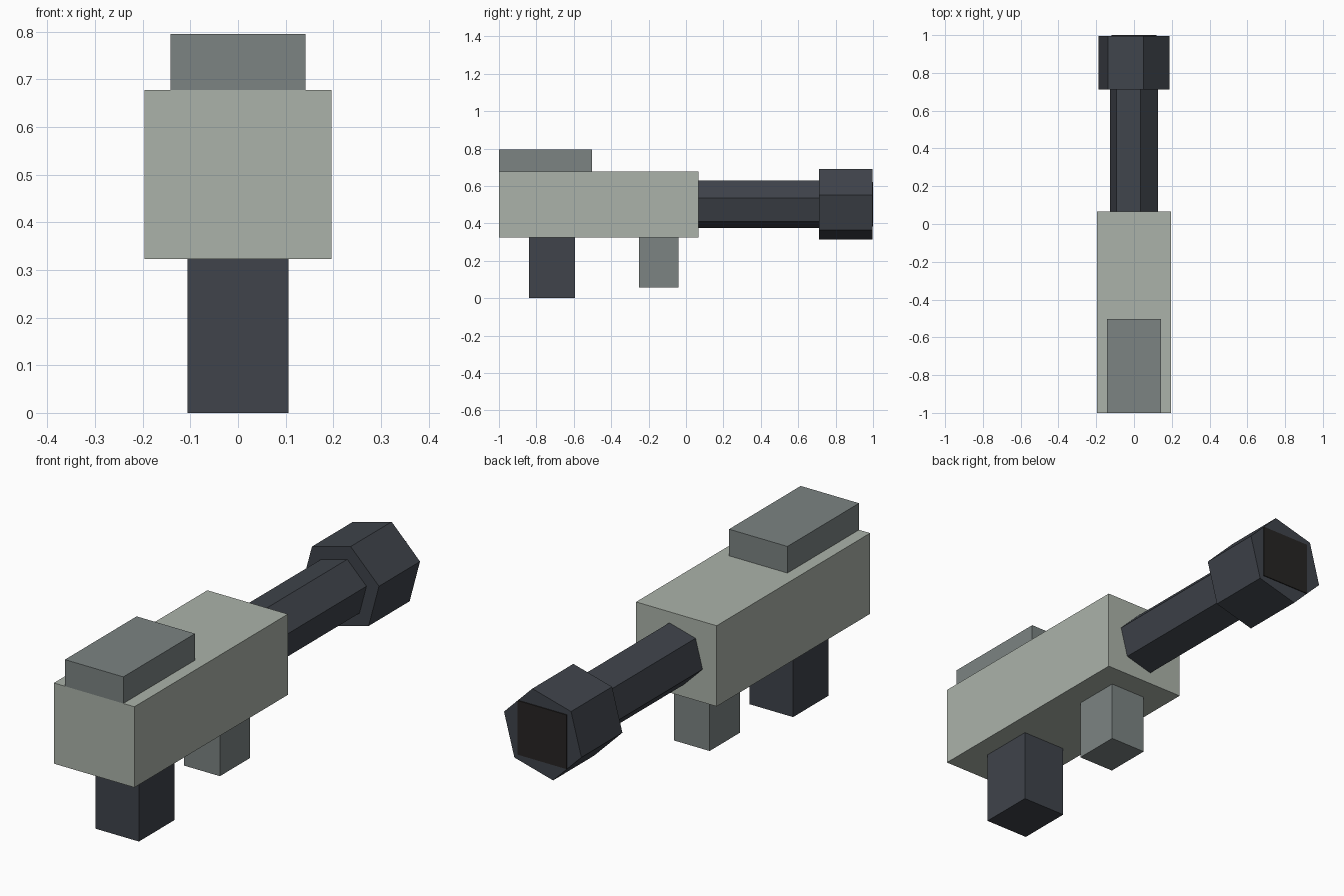
import bpy, bmesh
from math import sin, cos, radians

old = bpy.data.objects.get("Cube")
if old:
    bpy.data.objects.remove(old, do_unlink=True)


def material(name, rgb):
    mat = bpy.data.materials.new(name)
    mat.use_nodes = True
    colour = (*rgb, 1)
    mat.diffuse_color = colour
    bsdf = next(n for n in mat.node_tree.nodes if n.type == "BSDF_PRINCIPLED")
    bsdf.inputs["Base Color"].default_value = colour
    return mat


pale_grey = material("pale grey", (0.41, 0.45, 0.40))
mid_grey = material("mid grey", (0.20, 0.23, 0.225))
dark_slate = material("dark slate", (0.050, 0.057, 0.070))
black = material("warm black", (0.020, 0.018, 0.017))


def extrude_y(name, outline, y0, y1, mat):
    """Extrude an XZ outline from y0 to y1."""
    bm = bmesh.new()
    face = bm.faces.new([bm.verts.new((x, y0, z)) for x, z in outline])
    out = bmesh.ops.extrude_face_region(bm, geom=[face], use_keep_orig=True)
    verts = [g for g in out["geom"] if isinstance(g, bmesh.types.BMVert)]
    bmesh.ops.translate(bm, verts=verts, vec=(0, y1 - y0, 0))
    bmesh.ops.recalc_face_normals(bm, faces=bm.faces[:])
    mesh = bpy.data.meshes.new(name)
    bm.to_mesh(mesh)
    bm.free()
    mesh.materials.append(mat)
    obj = bpy.data.objects.new(name, mesh)
    bpy.context.collection.objects.link(obj)
    return obj


def box(name, half_width, y0, y1, z0, z1, mat):
    w = half_width
    return extrude_y(name, [(-w, z0), (w, z0), (w, z1), (-w, z1)], y0, y1, mat)


def hex_prism(name, radius, y0, y1, mat):
    angles = [radians(15 + 60 * i) for i in range(6)]
    outline = [(radius * cos(a), axis_z + radius * sin(a)) for a in angles]
    return extrude_y(name, outline, y0, y1, mat)


axis_z = 0.502
body_end = 0.067

# Body with top block and two supports
box("body", 0.196, -1, body_end, 0.323, 0.678, pale_grey)
box("top_block", 0.142, -1, -0.502, 0.678, 0.795, mid_grey)
box("rear_grip", 0.106, -0.84, -0.593, 0, 0.323, dark_slate)
box("fore_grip", 0.087, -0.25, -0.04, 0.057, 0.323, mid_grey)

# Twisted hexagonal barrel and wider muzzle
hex_prism("barrel", 0.132, body_end, 0.711, dark_slate)
hex_prism("muzzle", 0.195, 0.711, 0.996, dark_slate)

# Square bore plate on the muzzle end
box("bore_plate", 0.119, 0.996, 1, axis_z - 0.119, axis_z + 0.119, black)
